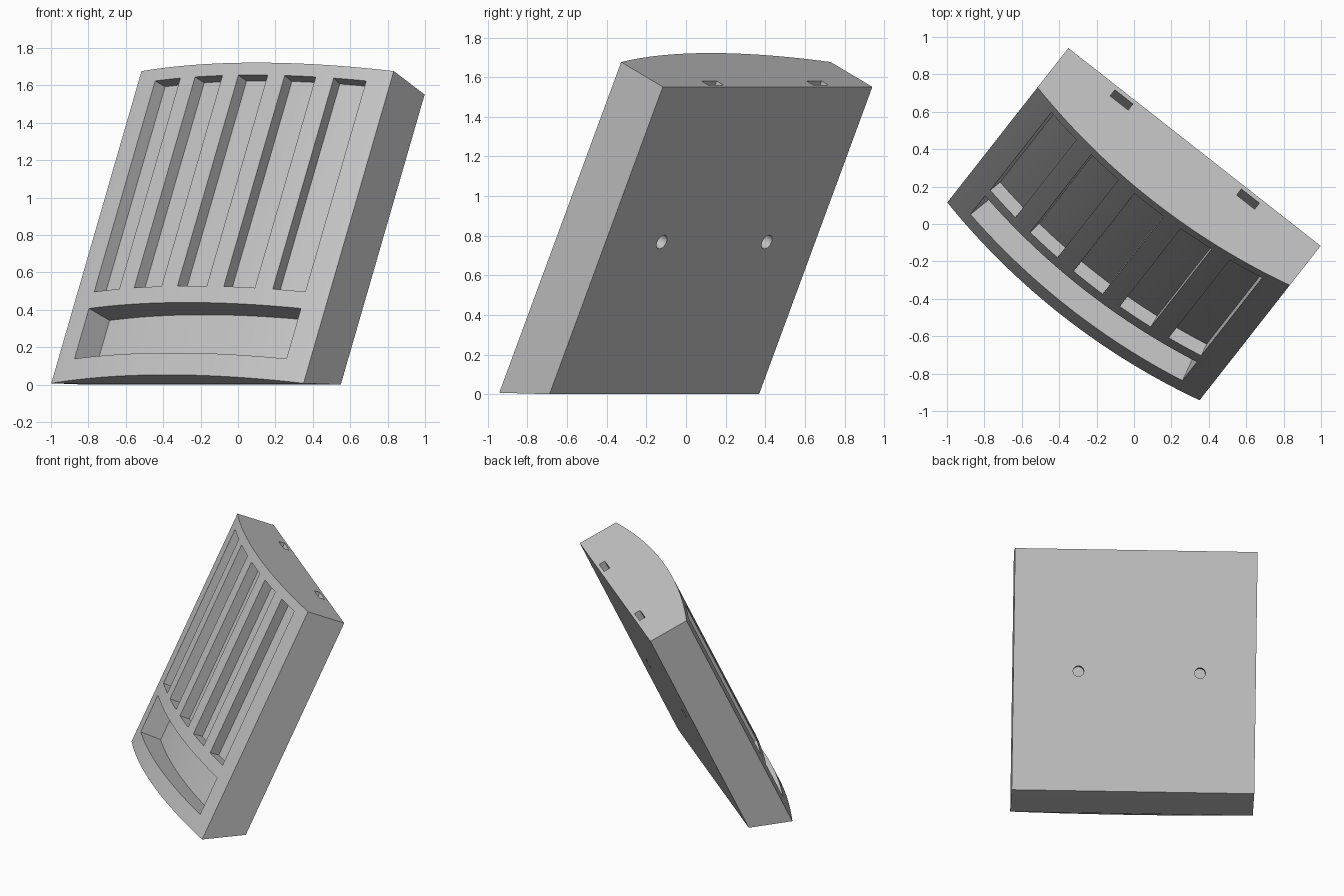
import bpy, bmesh, math
from mathutils import Matrix, Vector

cube = bpy.data.objects.get("Cube")
if cube:
    bpy.data.objects.remove(cube, do_unlink=True)

# Main sizes: half width, height, side depth, bulge of the curved front
HALF, HEIGHT, DEPTH, BULGE = 0.857, 1.713, 0.295, 0.107
FOOT = -0.13
RADIUS = (HALF ** 2 + BULGE ** 2) / (2 * BULGE)
CENTRE = DEPTH + BULGE - RADIUS
SPAN = math.asin(HALF / RADIUS)

# Leaning, turned placement shared by every part
PLACE = (Matrix.Translation((-0.125, -0.16, 0))
         @ Matrix.Rotation(math.radians(-38.1), 4, 'Z')
         @ Matrix.Rotation(math.radians(-25.1), 4, 'X'))

grey = bpy.data.materials.new("light_grey")
grey.use_nodes = True
grey.diffuse_color = (0.55, 0.55, 0.55, 1)
grey.node_tree.nodes["Principled BSDF"].inputs["Base Color"].default_value = grey.diffuse_color


def arc(radius, start, end, steps):
    """Points (x, y) on the curved front, in plan."""
    angles = [start + (end - start) * i / steps for i in range(steps + 1)]
    return [(radius * math.sin(a), -CENTRE - radius * math.cos(a)) for a in angles]


def finish(name, bm):
    bmesh.ops.recalc_face_normals(bm, faces=bm.faces)
    mesh = bpy.data.meshes.new(name)
    bm.to_mesh(mesh)
    bm.free()
    mesh.materials.append(grey)
    obj = bpy.data.objects.new(name, mesh)
    bpy.context.collection.objects.link(obj)
    obj.matrix_world = PLACE
    return obj


def prism(name, outline, low, high):
    bm = bmesh.new()
    base = bm.faces.new([bm.verts.new((x, y, low)) for x, y in outline])
    top = bmesh.ops.extrude_face_region(bm, geom=[base], use_keep_orig=True)
    verts = [g for g in top["geom"] if isinstance(g, bmesh.types.BMVert)]
    bmesh.ops.translate(bm, verts=verts, vec=(0, 0, high - low))
    return finish(name, bm)


def front_pocket(name, middle, half, depth, low, high, steps):
    outer = arc(RADIUS + 0.1, middle - half, middle + half, steps)
    inner = arc(RADIUS - depth, middle - half, middle + half, steps)
    return prism(name, outer + inner[::-1], low, high)


# Body: curved front, flat back, slanted underside
bm = bmesh.new()
plan = arc(RADIUS, -SPAN, SPAN, 48)
low = [bm.verts.new((x, y, FOOT)) for x, y in plan]
high = [bm.verts.new((x, y, HEIGHT)) for x, y in plan]
bl, br, tl, tr = [bm.verts.new((x, 0, z)) for z in (0, HEIGHT) for x in (-HALF, HALF)]
for i in range(len(plan) - 1):
    bm.faces.new((low[i], low[i + 1], high[i + 1], high[i]))
for loop in (high + [tr, tl], low, [low[0], low[-1], br, bl], [bl, br, tr, tl],
             [low[0], bl, tl, high[0]], [low[-1], br, tr, high[-1]]):
    bm.faces.new(loop)
body = finish("panel_body", bm)

# Five tall grooves and the wide lower recess
cutters = [front_pocket("groove_cutter", i * 0.0893, 0.0285, 0.075, 0.395, 1.64, 6)
           for i in range(-2, 3)]
cutters.append(front_pocket("lower_recess_cutter", 0, 0.208, 0.155, 0, 0.297, 40))

# Round holes in the back and slots in the top edge above them
for x in (-0.462, 0.397):
    bm = bmesh.new()
    bmesh.ops.create_cone(bm, cap_ends=True, segments=32, radius1=0.038, radius2=0.038, depth=0.15,
                          matrix=Matrix.Translation((x, 0, 0.848)) @ Matrix.Rotation(math.pi / 2, 4, 'X'))
    cutters.append(finish("back_hole_cutter", bm))
    box = [(x + sx * 0.061, -0.047 + sy * 0.023) for sx, sy in ((-1, -1), (1, -1), (1, 1), (-1, 1))]
    cutters.append(prism("top_slot_cutter", box, HEIGHT - 0.2, HEIGHT + 0.1))

# Cut, then drop the cutters
bpy.context.view_layer.objects.active = body
body.select_set(True)
for cutter in cutters:
    cutter.hide_render = True
    mod = body.modifiers.new("cut", 'BOOLEAN')
    mod.operation, mod.solver, mod.object = 'DIFFERENCE', 'EXACT', cutter
    bpy.ops.object.modifier_apply(modifier=mod.name)
    bpy.data.objects.remove(cutter, do_unlink=True)

bpy.ops.object.shade_smooth_by_angle(angle=math.radians(25))
